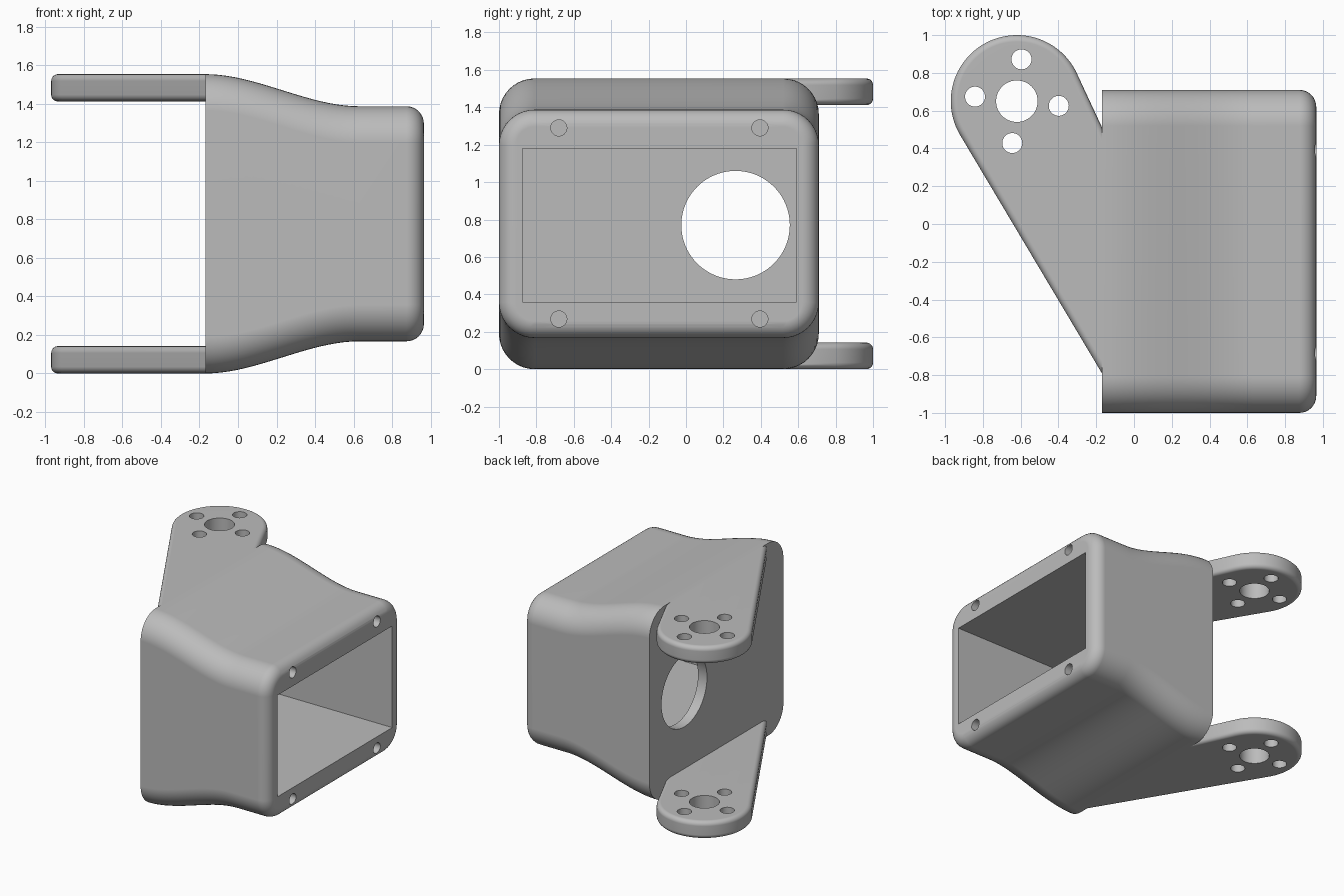
import bpy, bmesh
from math import sin, cos, pi, atan2
from mathutils import Matrix, Vector

cube = bpy.data.objects.get("Cube")
if cube:
    bpy.data.objects.remove(cube, do_unlink=True)

grey = bpy.data.materials.new("plain grey")
grey.use_nodes = True
grey.diffuse_color = (0.5, 0.5, 0.5, 1)
bsdf = next(n for n in grey.node_tree.nodes if n.type == 'BSDF_PRINCIPLED')
bsdf.inputs["Base Color"].default_value = grey.diffuse_color
bsdf.inputs["Roughness"].default_value = 0.6

BACK, FRONT = -0.17, 0.965       # ends of the housing along x
MID_Y, MID_Z = -0.145, 0.777     # centre of its cross-section


def make_object(name, bm):
    bmesh.ops.recalc_face_normals(bm, faces=bm.faces)
    mesh = bpy.data.meshes.new(name)
    bm.to_mesh(mesh)
    bm.free()
    mesh.materials.append(grey)
    ob = bpy.data.objects.new(name, mesh)
    bpy.context.collection.objects.link(ob)
    return ob


def activate(ob):
    bpy.ops.object.select_all(action='DESELECT')
    ob.select_set(True)
    bpy.context.view_layer.objects.active = ob


def cylinder(centre, radius, depth, axis, segments=48):
    bm = bmesh.new()
    turn = Matrix.Rotation(pi / 2, 4, 'Y') if axis == 'X' else Matrix()
    bmesh.ops.create_cone(bm, cap_ends=True, segments=segments, radius1=radius,
                          radius2=radius, depth=depth,
                          matrix=Matrix.Translation(centre) @ turn)
    return make_object("cutter", bm)


def box(low, high):
    low, high = Vector(low), Vector(high)
    bm = bmesh.new()
    bmesh.ops.create_cube(bm, size=1, matrix=Matrix.Translation((low + high) / 2)
                          @ Matrix.Diagonal((*(high - low), 1)))
    return make_object("cutter", bm)


def cut(ob, cutters):
    activate(ob)
    for cutter in cutters:
        cutter.hide_render = True
        mod = ob.modifiers.new("cut", 'BOOLEAN')
        mod.operation, mod.solver, mod.object = 'DIFFERENCE', 'EXACT', cutter
        bpy.ops.object.modifier_apply(modifier=mod.name)
        bpy.data.objects.remove(cutter, do_unlink=True)


def finish(ob):
    activate(ob)
    bpy.ops.object.shade_smooth_by_angle(angle=pi / 6)
    mod = ob.modifiers.new("even shading", 'WEIGHTED_NORMAL')
    mod.keep_sharp = True


# Housing: rounded rectangles lofted along x, with a rounded front rim
def section(bm, x, inset):
    t = min(max((x - BACK) / 0.8, 0), 1)
    half_y = 0.855 - inset
    half_z = 0.777 - 0.167 * t * t * (3 - 2 * t) - inset
    r = 0.19 - inset
    ring = []
    for corner, (sy, sz) in enumerate(((1, 1), (-1, 1), (-1, -1), (1, -1))):
        for k in range(11):
            a = (corner + k / 10) * pi / 2
            ring.append(bm.verts.new((x, MID_Y + sy * (half_y - r) + r * cos(a),
                                      MID_Z + sz * (half_z - r) + r * sin(a))))
    return ring


RIM = 0.09
stations = [(BACK + 0.8 * i / 20, 0) for i in range(21)]
stations += [(FRONT - RIM + RIM * sin(a), RIM - RIM * cos(a))
             for a in (i * pi / 16 for i in range(9))]
bm = bmesh.new()
rings = [section(bm, x, inset) for x, inset in stations]
for a, b in zip(rings, rings[1:]):
    for i in range(len(a)):
        j = (i + 1) % len(a)
        bm.faces.new((a[i], a[j], b[j], b[i]))
bm.faces.new(rings[0])
bm.faces.new(rings[-1])
housing = make_object("housing", bm)

# Rectangular pocket, round opening in the back wall, four blind screw holes
cutters = [box((BACK + 0.08, -0.875, 0.36), (FRONT + 0.1, 0.59, 1.18)),
           cylinder((BACK, 0.265, 0.77), 0.29, 0.4, 'X', 80)]
cutters += [cylinder((FRONT, y, z), 0.043, 0.6, 'X', 32)
            for y in (-0.68, 0.395) for z in (0.268, 1.29)]
cut(housing, cutters)
finish(housing)

# Mounting arms: tapered plates with a round end and softened edges
HUB = Vector((-0.62, 0.65))
R, THICK = 0.35, 0.142


def arm(name, z):
    start, end = atan2(0.423, 0.906), atan2(-0.511, -0.859) + 2 * pi
    outline = [HUB + R * Vector((cos(a), sin(a)))
               for a in (start + (end - start) * i / 48 for i in range(49))]
    outline += [Vector((BACK, -0.79)), Vector((BACK, 0.513))]
    bm = bmesh.new()
    base = bm.faces.new([bm.verts.new((p.x, p.y, z)) for p in outline])
    top = bmesh.ops.extrude_face_region(bm, geom=[base])["geom"]
    bmesh.ops.translate(bm, vec=(0, 0, THICK),
                        verts=[v for v in top if isinstance(v, bmesh.types.BMVert)])
    # Round every rim edge except those against the housing
    rim = [e for e in bm.edges
           if abs(e.verts[0].co.z - e.verts[1].co.z) < 1e-4
           and min(v.co.x for v in e.verts) < BACK - 1e-4]
    bmesh.ops.bevel(bm, geom=rim, offset=0.035, segments=5, profile=0.5,
                    affect='EDGES', clamp_overlap=True)
    plate = make_object(name, bm)
    mid = z + THICK / 2
    holes = [cylinder((HUB.x, HUB.y, mid), 0.11, 0.4, 'Z')]
    for i in range(4):
        a = i * pi / 2 - 0.11
        holes.append(cylinder((HUB.x + 0.223 * cos(a), HUB.y + 0.223 * sin(a), mid),
                              0.053, 0.4, 'Z', 32))
    cut(plate, holes)
    finish(plate)


arm("lower_arm", 0)
arm("upper_arm", 2 * MID_Z - THICK)
